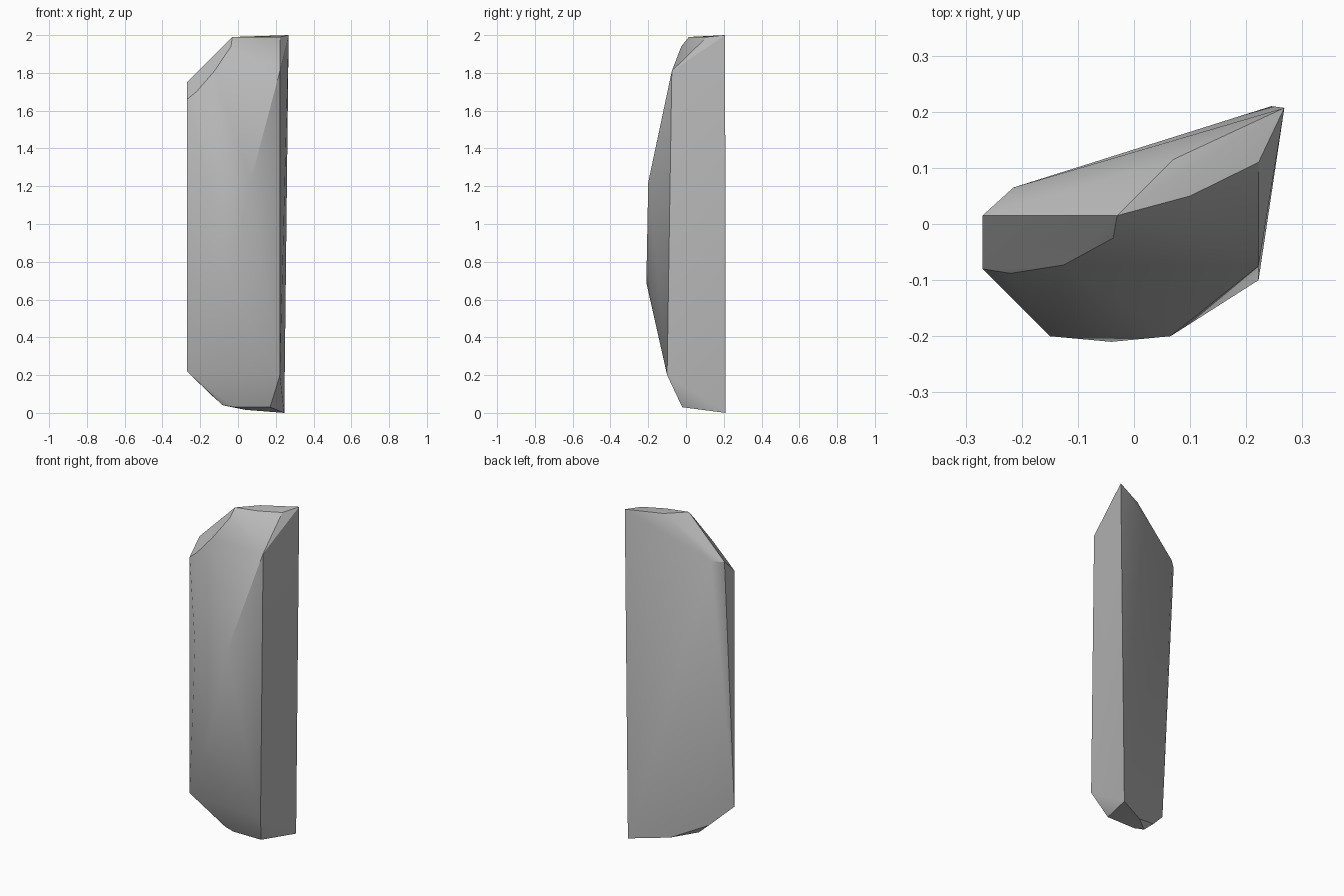
import bpy
import bmesh
import math

if "Cube" in bpy.data.objects:
    bpy.data.objects.remove(bpy.data.objects["Cube"], do_unlink=True)

# Plain stone colour
stone = bpy.data.materials.new("stone_grey")
stone.use_nodes = True
colour = (0.5, 0.5, 0.5, 1)
stone.diffuse_color = colour
stone.node_tree.nodes["Principled BSDF"].inputs["Base Color"].default_value = colour

# Corners of the shard, level by level
crown = [(0.268, 0.207, 2.0), (-0.03, 0.015, 1.99), (0.07, 0.115, 1.992),
         (0.222, 0.11, 1.99), (0.1, 0.05, 1.99)]
shoulder = [(-0.037, -0.025, 1.94), (-0.125, -0.073, 1.81), (-0.22, -0.088, 1.7),
            (-0.27, -0.08, 1.66), (-0.27, 0.015, 1.75), (-0.215, 0.065, 1.755),
            (0.222, -0.075, 1.81)]
belly = [(-0.15, -0.2, 1.19), (0.065, -0.2, 1.22), (-0.04, -0.21, 0.69)]
foot = [(-0.27, -0.08, 0.22), (0.222, -0.1, 0.2), (-0.147, -0.01, 0.1),
        (-0.08, -0.01, 0.04), (-0.02, -0.02, 0.03), (0.17, -0.02, 0.03),
        (0.04, 0.095, 0.016), (0.245, 0.21, 0.0)]

# The rock is the tight skin around its corners
bm = bmesh.new()
for corner in crown + shoulder + belly + foot:
    bm.verts.new(corner)
bmesh.ops.convex_hull(bm, input=bm.verts[:])
loose = [v for v in bm.verts if not v.link_faces]
bmesh.ops.delete(bm, geom=loose, context="VERTS")
bmesh.ops.dissolve_limit(bm, angle_limit=math.radians(1),
                         verts=bm.verts[:], edges=bm.edges[:])
bmesh.ops.recalc_face_normals(bm, faces=bm.faces[:])

mesh = bpy.data.meshes.new("rock_shard")
bm.to_mesh(mesh)
bm.free()
mesh.materials.append(stone)
rock = bpy.data.objects.new("rock_shard", mesh)
bpy.context.collection.objects.link(rock)

# Soft shading with crisp ridges
bpy.ops.object.select_all(action="DESELECT")
rock.select_set(True)
bpy.context.view_layer.objects.active = rock
bpy.ops.object.shade_smooth_by_angle(angle=math.radians(30))
